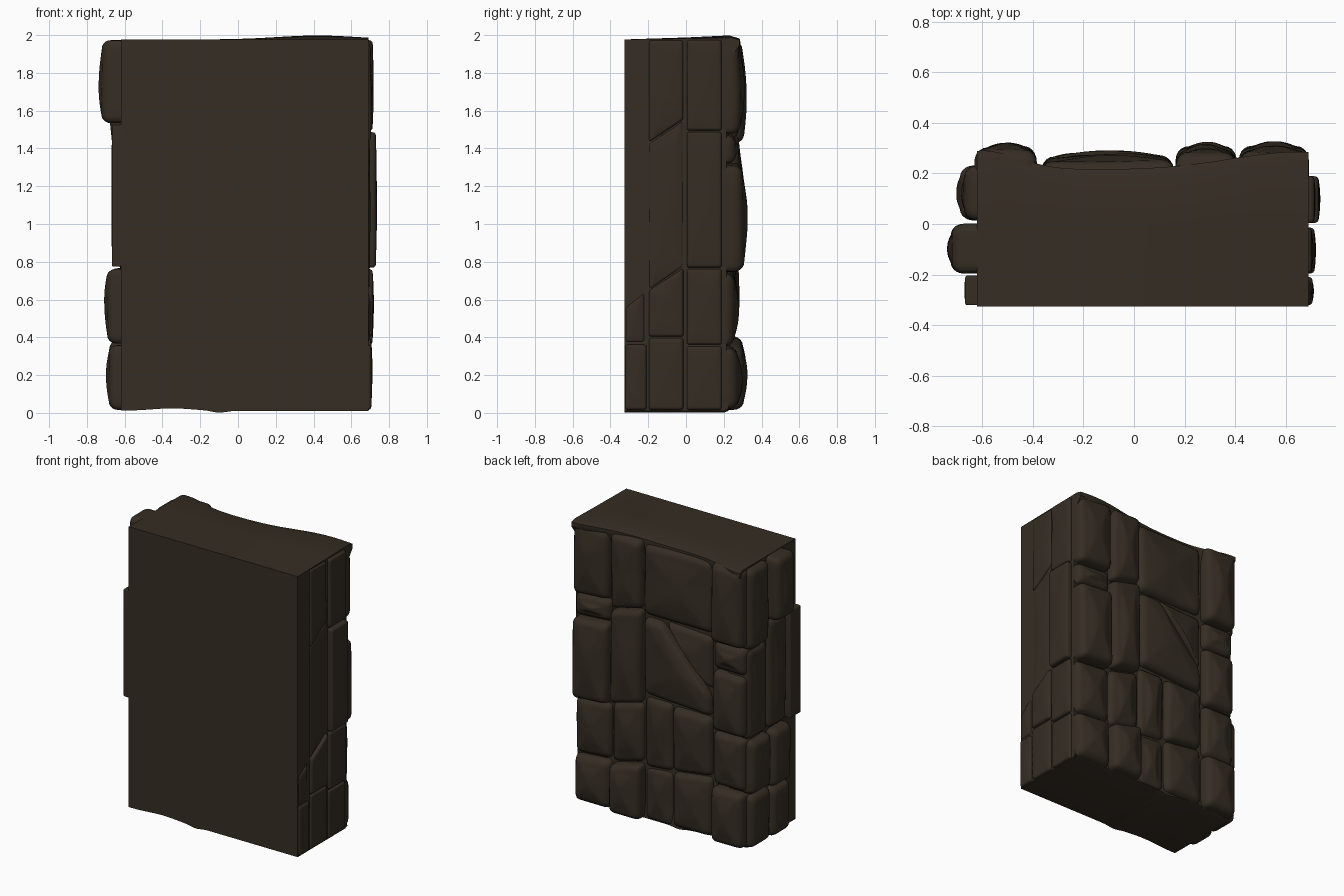
import bpy, bmesh, math
from mathutils import Vector, noise

if "Cube" in bpy.data.objects:
    bpy.data.objects.remove(bpy.data.objects["Cube"])

rock = bpy.data.materials.new("dark brown rock")
rock.diffuse_color = (0.036, 0.026, 0.017, 1)
rock.use_nodes = True
rock.node_tree.nodes["Principled BSDF"].inputs["Base Color"].default_value = rock.diffuse_color


def finish(bm, name, angle):
    bmesh.ops.recalc_face_normals(bm, faces=bm.faces[:])
    me = bpy.data.meshes.new(name)
    bm.to_mesh(me)
    bm.free()
    me.materials.append(rock)
    ob = bpy.data.objects.new(name, me)
    bpy.context.collection.objects.link(ob)
    bpy.ops.object.select_all(action='DESELECT')
    ob.select_set(True)
    bpy.context.view_layer.objects.active = ob
    bpy.ops.object.shade_smooth_by_angle(angle=math.radians(angle))


def skin(bm, rings):
    """Join rings of vertices into quads and close the last ring."""
    for a, b in zip(rings, rings[1:]):
        for j in range(len(a)):
            k = (j + 1) % len(a)
            bm.faces.new((a[j], a[k], b[k], b[j]))
    bm.faces.new(rings[-1])


def hump(x, c, w):
    return math.exp(-((x - c) / w) ** 2)


# Wall core: flat front, wavy top, bottom and back edge, lofted along x
def core():
    bm = bmesh.new()
    rings = []
    n = 40
    for i in range(n + 1):
        x = -.62 + 1.31 * i / n
        yb = .215 + .075 * hump(x, -.6, .2) + .07 * hump(x, .65, .38)
        zt = 1.977 + .021 * hump(x, .42, .3)
        z0 = .011 + .013 * hump(x, -.35, .15) - .011 * hump(x, -.1, .05)
        mid = (zt + 1.977) / 2
        pts = [(-.325, z0), (-.325, 1.977), (0, mid), (yb - .04, zt), (yb, zt - .012),
               (yb, zt - .04), (.215, 1.85), (.215, .12), (.225, z0 + .01), (.2, z0)]
        rings.append([bm.verts.new((x, y, z)) for y, z in pts])
    skin(bm, rings)
    bm.faces.new(rings[0])
    finish(bm, "wall_core", 35)


PLACE = {
    "back": lambda u, v, h: (u, h, v),
    "left": lambda u, v, h: (-h, u, v),
    "right": lambda u, v, h: (h, u, v),
}


def outline(poly, r):
    """Round the corners of a polygon and split its edges."""
    out = []
    n = len(poly)
    P = [Vector(p) for p in poly]
    for i in range(n):
        a, p, b = P[i - 1], P[i], P[(i + 1) % n]
        s = p + (a - p).normalized() * min(r, (a - p).length * .4)
        e = p + (b - p).normalized() * min(r, (b - p).length * .4)
        for k in range(5):
            t = k / 4
            out.append(s * (1 - t) ** 2 + p * 2 * t * (1 - t) + e * t * t)
        q = b + (p - b).normalized() * min(r, (b - p).length * .4)
        for k in range(1, 6):
            out.append(e.lerp(q, k / 6))
    return out


def stone(side, name, poly, top, base, corner, edge, bulge, rough, tilt=0):
    """Pillow-shaped stone: outline, rounded rim, gently domed face."""
    pts = outline(poly, corner)
    us, vs = [p.x for p in pts], [p.y for p in pts]
    c = Vector(((min(us) + max(us)) / 2, (min(vs) + max(vs)) / 2))
    hw, hv = (max(us) - min(us)) / 2, (max(vs) - min(vs)) / 2
    edge = min(edge, hw * .6, hv * .6)
    rim = top - bulge
    drop = min(edge * 1.1, (rim - base) * .9)
    bm = bmesh.new()

    def ring(d, f, h, w):
        out = []
        for p in pts:
            u = c.x + (p.x - c.x) * (1 - d / hw) * f
            v = c.y + (p.y - c.y) * (1 - d / hv) * f
            q = Vector((u * 4, v * 4, top * 9))
            g = h + w * (rough * noise.noise(q) + tilt * (v - c.y))
            out.append(bm.verts.new(PLACE[side](u, v, g)))
        return out

    rings = [ring(.004, 1, base - .12, 0)]
    for k in range(6):
        a = k * math.pi / 10
        rings.append(ring(.004 + edge * (1 - math.cos(a)), 1, rim - drop + drop * math.sin(a), k / 5))
    for k in range(1, 5):
        f = 1 - k * .2
        rings.append(ring(.004 + edge, f, rim + bulge * (1 - f * f), 1))
    skin(bm, rings)
    finish(bm, name, 50)


STYLE = {  # base, corner, edge, bulge, rough
    "back": (.2, .04, .05, .02, .012),
    "left": (.61, .04, .045, .015, .006),
    "right": (.68, .015, .016, .006, .003),
}


def column(side, name, u0, u1, cuts, tops, skew=0):
    """Stack of stones between two u lines; inner cuts slope by skew."""
    for i, top in enumerate(tops):
        lo, hi = cuts[i], cuts[i + 1]
        a = 0 if i == 0 else skew
        b = 0 if i == len(tops) - 1 else skew
        poly = [(u0, lo - a), (u1, lo + a), (u1, hi + b), (u0, hi - b)]
        tilt = (.02 if i % 2 else -.02) if side == "back" else 0
        stone(side, f"{side}_{name}_stone_{i + 1}", poly, top, *STYLE[side], tilt)


core()

# Back columns of stones, from right to left
column("back", "outer", .41, .695, (.015, .355, .75, 1.32, 1.48, 1.975),
       (.29, .275, .325, .285, .31), -.01)
column("back", "second", .16, .41, (.012, .38, .8, 1.46, 1.978), (.325, .27, .31, .30), -.03)
column("back", "middle_low", -.06, .16, (.012, .39, .88), (.255, .265), -.01)
column("back", "middle_foot", -.37, -.06, (.025, .43, .87), (.28, .285), -.02)
column("back", "middle_top", -.37, .165, (1.45, 1.955), (.275,))
column("back", "corner", -.635, -.38, (.02, .41, .79, 1.22, 1.42, 1.975),
       (.32, .29, .30, .285, .32))
# Big middle stone split by a diagonal crack
stone("back", "back_big_stone", [(-.37, .87), (.155, .9), (.16, 1.44), (.02, 1.44), (-.36, 1.02)],
      .29, *STYLE["back"])
stone("back", "back_wedge_stone", [(-.37, 1.05), (0, 1.45), (-.37, 1.43)], .27, *STYLE["back"])

# Left side columns and the flat block beside the front
column("left", "rear", .01, .235, (.015, .39, .77, 1.4, 1.97), (.695, .70, .665, .685))
column("left", "centre", -.2, .005, (.012, .363, .767, 1.53, 1.977), (.70, .708, .668, .738))
stone("left", "left_front_stone", [(-.325, .77), (-.2, .77), (-.2, 1.53), (-.325, 1.53)],
      .67, .61, .008, .008, .003, 0)

# Right side columns of flatter cut blocks
column("right", "rear", 0, .193, (.012, .357, .765, 1.49, 1.977), (.712, .718, .735, .718))
column("right", "centre", -.2, -.01, (.012, .4), (.712,))
column("right", "upper", -.2, -.01, (.4, .71, 1.49, 1.977), (.718, .70, .708), .06)
column("right", "front", -.325, -.205, (.012, .365), (.712,))
stone("right", "right_slanted_stone", [(-.325, .37), (-.215, .37), (-.215, .64), (-.325, .56)],
      .702, *STYLE["right"])
